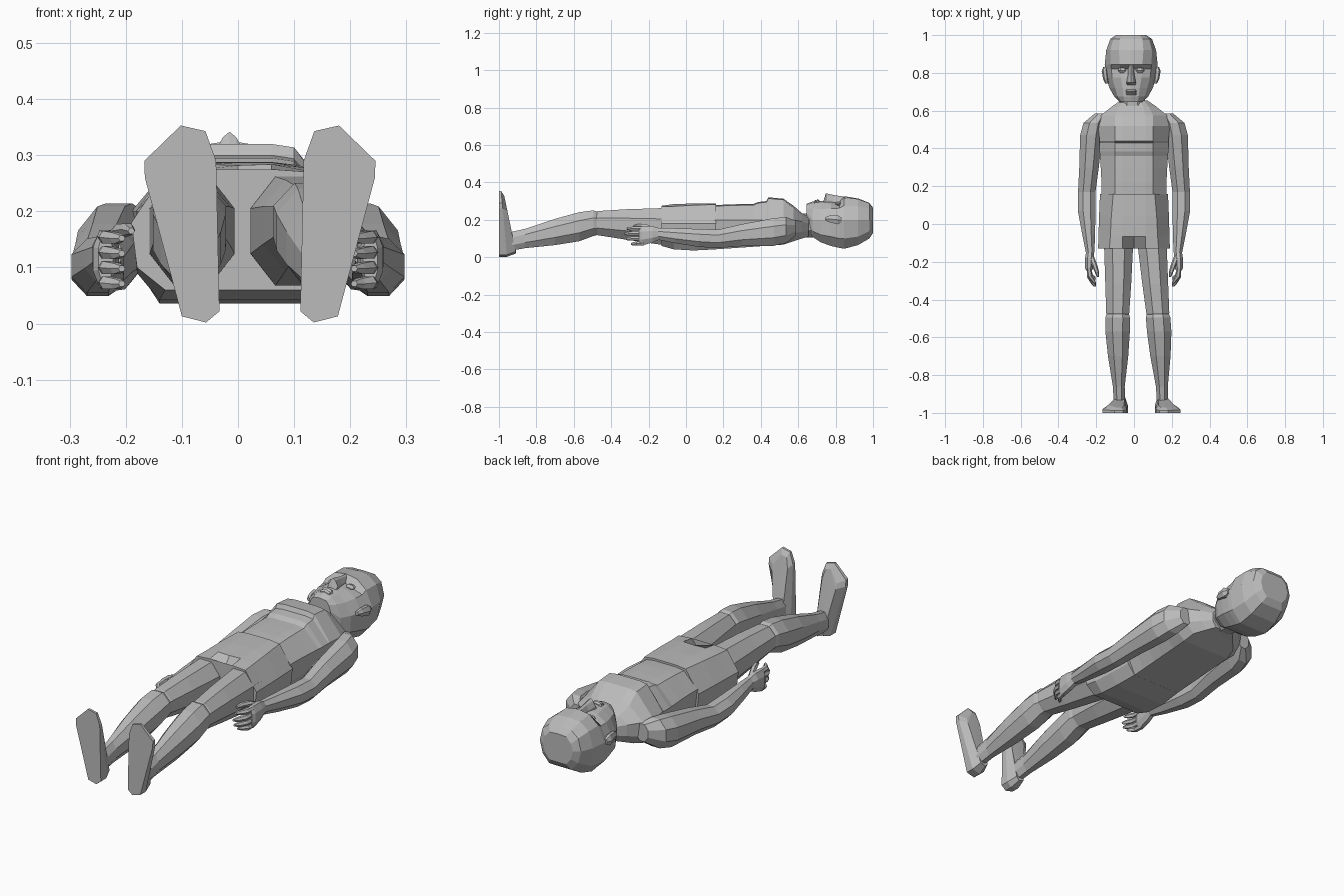
import bpy, bmesh, math
from mathutils import Vector

if "Cube" in bpy.data.objects:
    bpy.data.objects.remove(bpy.data.objects["Cube"], do_unlink=True)

grey = bpy.data.materials.new("plain_grey")
grey.use_nodes = True
grey.diffuse_color = (0.5, 0.5, 0.5, 1)
grey.node_tree.nodes["Principled BSDF"].inputs["Base Color"].default_value = (0.5, 0.5, 0.5, 1)


def loft(name, rings):
    """Skin a list of equal-length point rings and cap both ends."""
    bm = bmesh.new()
    rows = [[bm.verts.new(p) for p in r] for r in rings]
    n = len(rows[0])
    for a, b in zip(rows, rows[1:]):
        for i in range(n):
            j = (i + 1) % n
            bm.faces.new((a[i], a[j], b[j], b[i]))
    bm.faces.new(rows[0])
    bm.faces.new(rows[-1])
    bmesh.ops.triangulate(bm, faces=[f for f in bm.faces if len(f.verts) > 4])
    bmesh.ops.recalc_face_normals(bm, faces=bm.faces)
    me = bpy.data.meshes.new(name)
    bm.to_mesh(me)
    bm.free()
    me.materials.append(grey)
    ob = bpy.data.objects.new(name, me)
    bpy.context.collection.objects.link(ob)
    return ob


def tube(name, sections, sides=6, turn=0.0):
    """Limb along y; each section is (y, x, z, half_x, half_z)."""
    rings = []
    for y, x, z, hx, hz in sections:
        ang = [2 * math.pi * i / sides + turn for i in range(sides)]
        rings.append([(x + hx * math.cos(a), y, z + hz * math.sin(a)) for a in ang])
    return loft(name, rings)


def shell(name, sections, cx=0.0):
    """Symmetric body form; each section is y, centre top z, then (x, z) pairs going down."""
    rings = []
    for y, zc, *pairs in sections:
        right = [(cx + px, y, pz) for px, pz in pairs]
        left = [(cx - px, y, pz) for px, pz in reversed(pairs)]
        rings.append([(cx, y, zc)] + right + left)
    return loft(name, rings)


# Hips with a notch at the crotch
shell("shorts", [
    (-0.13, 0.20, (0.06, 0.275), (0.13, 0.27), (0.19, 0.18), (0.18, 0.10), (0.13, 0.06)),
    (-0.065, 0.282, (0.06, 0.284), (0.125, 0.272), (0.188, 0.18), (0.18, 0.09), (0.14, 0.042)),
    (0.04, 0.287, (0.06, 0.287), (0.12, 0.278), (0.185, 0.18), (0.175, 0.09), (0.14, 0.036)),
    (0.16, 0.288, (0.06, 0.288), (0.11, 0.282), (0.18, 0.18), (0.17, 0.09), (0.13, 0.042)),
])

# Torso with shallow ribbed steps, a raised chest and sloping shoulders
torso = []
for y, top, wide in ((0.155, 0.278, 0.172), (0.22, 0.282, 0.172), (0.30, 0.284, 0.176),
                     (0.36, 0.284, 0.180), (0.385, 0.295, 0.182), (0.43, 0.300, 0.182),
                     (0.44, 0.320, 0.182), (0.52, 0.313, 0.190)):
    back = 0.042 + 0.07 * max(0, y - 0.16)
    torso.append((y, top, (0.06, top), (0.10, top - 0.006), (wide, 0.20), (wide - 0.01, 0.11), (0.13, back)))
torso += [
    (0.575, 0.275, (0.06, 0.275), (0.10, 0.262), (0.175, 0.20), (0.165, 0.13), (0.12, 0.085)),
    (0.62, 0.235, (0.05, 0.235), (0.08, 0.225), (0.12, 0.19), (0.115, 0.135), (0.08, 0.10)),
    (0.655, 0.215, (0.03, 0.215), (0.05, 0.205), (0.07, 0.18), (0.07, 0.14), (0.05, 0.11)),
]
shell("torso", torso)
tube("neck", [(0.58, -0.005, 0.17, 0.075, 0.065), (0.74, -0.015, 0.17, 0.07, 0.075)], 8, math.pi / 8)

# Head
HX = -0.015
shell("head", [
    (0.645, 0.285, (0.035, 0.280), (0.048, 0.262), (0.058, 0.235), (0.052, 0.20), (0.04, 0.185)),
    (0.675, 0.297, (0.040, 0.288), (0.072, 0.260), (0.090, 0.20), (0.085, 0.14), (0.055, 0.11)),
    (0.72, 0.300, (0.045, 0.290), (0.085, 0.258), (0.115, 0.20), (0.110, 0.12), (0.065, 0.080)),
    (0.775, 0.300, (0.055, 0.288), (0.100, 0.260), (0.132, 0.20), (0.120, 0.11), (0.075, 0.060)),
    (0.82, 0.300, (0.060, 0.276), (0.105, 0.262), (0.138, 0.20), (0.125, 0.10), (0.075, 0.050)),
    (0.845, 0.326, (0.060, 0.316), (0.108, 0.275), (0.140, 0.20), (0.125, 0.10), (0.075, 0.045)),
    (0.92, 0.314, (0.065, 0.310), (0.110, 0.275), (0.132, 0.20), (0.115, 0.11), (0.070, 0.065)),
    (0.98, 0.290, (0.060, 0.288), (0.095, 0.260), (0.110, 0.20), (0.095, 0.14), (0.060, 0.100)),
    (1.0, 0.265, (0.045, 0.262), (0.070, 0.235), (0.080, 0.20), (0.070, 0.16), (0.045, 0.130)),
], HX)

# Face details
shell("nose", [
    (0.735, 0.302, (0.014, 0.298), (0.022, 0.292), (0.022, 0.285)),
    (0.748, 0.342, (0.012, 0.332), (0.025, 0.308), (0.025, 0.285)),
    (0.79, 0.332, (0.008, 0.326), (0.016, 0.300), (0.018, 0.285)),
    (0.845, 0.324, (0.008, 0.318), (0.015, 0.300), (0.015, 0.285)),
], HX)
for name, y, z in (("upper_lip", 0.705, 0.303), ("lower_lip", 0.692, 0.300)):
    shell(name, [(y - 0.008, z, (0.025, z - 0.006), (0.03, z - 0.022)),
                 (y, z + 0.008, (0.022, z + 0.003), (0.036, z - 0.022)),
                 (y + 0.008, z, (0.02, z - 0.004), (0.028, z - 0.022))], HX)


def foot(side, name):
    """Upright flat sole with a wedge rising to the ankle."""
    outline = [(0.141, 0.353), (0.097, 0.343), (0.078, 0.29), (0.072, 0.022),
               (0.096, 0.002), (0.139, 0.013), (0.205, 0.26), (0.206, 0.29)]
    rings = []
    for kind in range(3):
        ring = []
        for x, z in outline:
            t = min(1, max(0, (0.33 - z) / 0.25))
            if kind == 0:
                y = -1.0
            elif kind == 1:
                y, x = -0.988 + 0.03 * t, x
            else:
                y = -0.972 + 0.062 * t
                x = 0.115 + (x - 0.115) * 0.62
                z = 0.15 + (z - 0.15) * 0.88
            ring.append((0.039 + side * x, y, z))
        rings.append(ring)
    loft(name, rings)


def limb_sections(side, rows, axis=lambda y: 0.0):
    return [(y, axis(y) + side * x, z, hx, hz) for y, x, z, hx, hz in rows]


def leg_axis(y):
    return 0.008 + 0.035 * (-0.13 - y)


for side, label in ((1, "left"), (-1, "right")):
    # Leg
    tube(label + "_thigh", limb_sections(side, [
        (-0.06, 0.090, 0.165, 0.082, 0.105),
        (-0.14, 0.090, 0.165, 0.082, 0.105),
        (-0.32, 0.098, 0.175, 0.074, 0.088),
        (-0.47, 0.106, 0.182, 0.066, 0.070),
        (-0.50, 0.106, 0.180, 0.058, 0.060),
    ], leg_axis), 8, math.pi / 8)
    tube(label + "_shin", limb_sections(side, [
        (-0.47, 0.106, 0.180, 0.062, 0.066),
        (-0.495, 0.107, 0.182, 0.070, 0.074),
        (-0.57, 0.110, 0.163, 0.070, 0.084),
        (-0.70, 0.112, 0.135, 0.058, 0.076),
        (-0.86, 0.114, 0.100, 0.034, 0.056),
        (-0.935, 0.114, 0.085, 0.032, 0.054),
    ], leg_axis), 8, math.pi / 8)
    foot(side, label + "_foot")

    # Arm
    tube(label + "_arm", limb_sections(side, [
        (0.585, 0.175, 0.155, 0.035, 0.045),
        (0.535, 0.212, 0.145, 0.060, 0.075),
        (0.47, 0.226, 0.135, 0.064, 0.080),
        (0.30, 0.238, 0.118, 0.056, 0.064),
        (0.17, 0.250, 0.098, 0.050, 0.053),
        (0.07, 0.250, 0.103, 0.051, 0.052),
        (-0.06, 0.240, 0.115, 0.036, 0.043),
        (-0.15, 0.232, 0.125, 0.025, 0.034),
    ]), 8, math.pi / 8)

    # Hand: palm, four curled fingers and a thumb
    tube(label + "_palm", limb_sections(side, [
        (-0.14, 0.232, 0.125, 0.022, 0.032),
        (-0.18, 0.236, 0.122, 0.025, 0.048),
        (-0.235, 0.238, 0.115, 0.022, 0.056),
        (-0.25, 0.236, 0.115, 0.014, 0.050),
    ]), 8, math.pi / 8)
    for i, tip in enumerate((-0.315, -0.33, -0.322, -0.295)):
        z = 0.154 - 0.027 * i
        mid = (tip - 0.235) / 2
        tube(f"{label}_finger_{i + 1}", limb_sections(side, [
            (-0.225, 0.238, z, 0.013, 0.012),
            (mid, 0.234, z, 0.014, 0.013),
            (tip + 0.015, 0.216, z - 0.002, 0.012, 0.011),
            (tip, 0.207, z - 0.002, 0.006, 0.006),
        ]))
    tube(label + "_thumb", limb_sections(side, [
        (-0.165, 0.228, 0.145, 0.014, 0.014),
        (-0.215, 0.210, 0.165, 0.015, 0.014),
        (-0.255, 0.196, 0.168, 0.012, 0.012),
        (-0.28, 0.190, 0.165, 0.006, 0.006),
    ]))

    # Ear and eye
    tube(label + "_ear", [
        (0.745, HX + side * 0.128, 0.205, 0.010, 0.010),
        (0.765, HX + side * 0.134, 0.205, 0.014, 0.020),
        (0.81, HX + side * 0.140, 0.200, 0.016, 0.028),
        (0.832, HX + side * 0.138, 0.200, 0.009, 0.014)], 6)
    tube(label + "_eye", [
        (0.80, HX + side * 0.045, 0.284, 0.014, 0.005),
        (0.812, HX + side * 0.045, 0.285, 0.025, 0.014),
        (0.826, HX + side * 0.045, 0.287, 0.020, 0.008)], 6)
